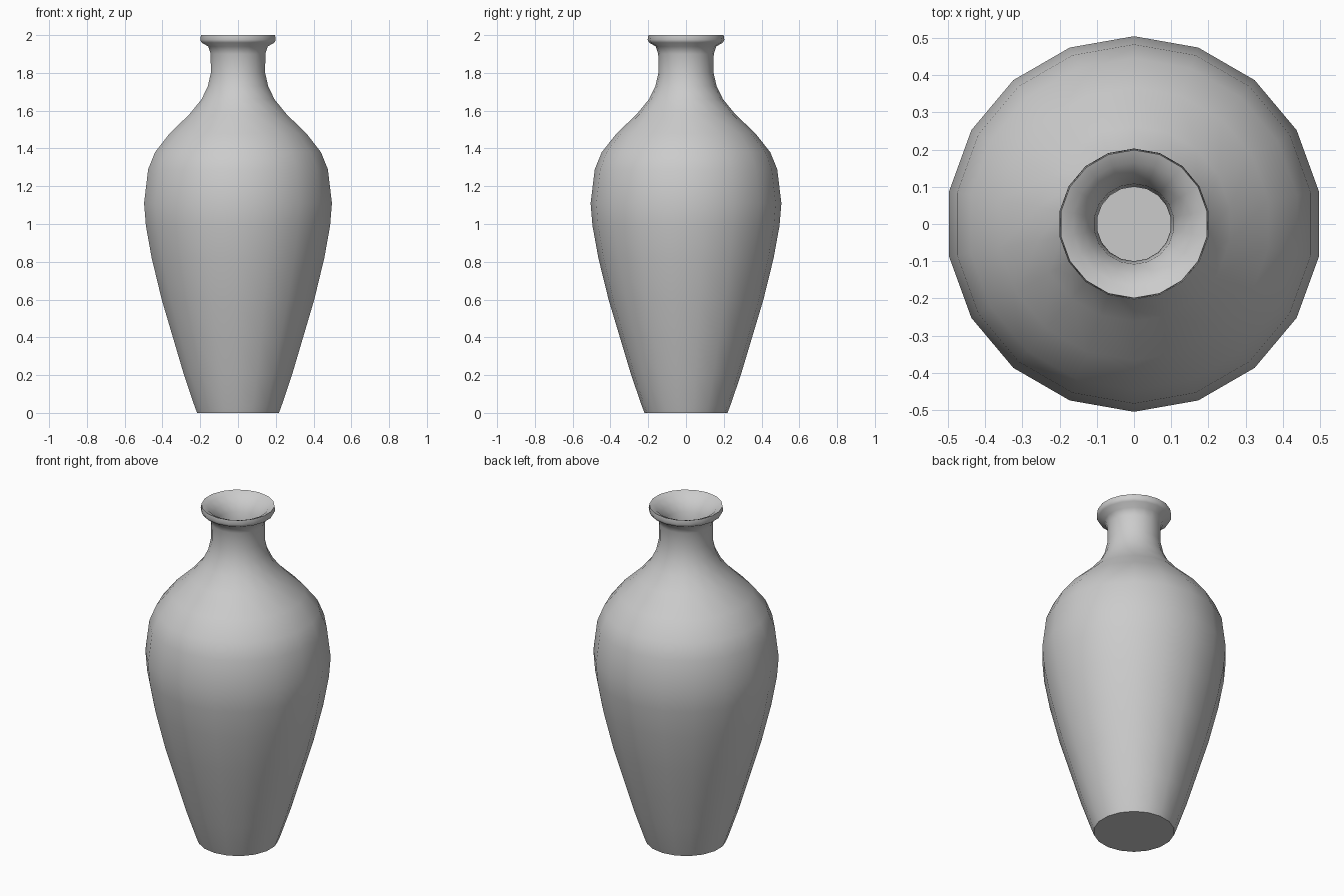
import bpy, bmesh
from math import sin, cos, pi, radians

SIDES = 18

cube = bpy.data.objects.get("Cube")
if cube:
    bpy.data.objects.remove(cube, do_unlink=True)

# One plain grey clay
clay = bpy.data.materials.new("grey clay")
clay.use_nodes = True
grey = (0.6, 0.6, 0.6, 1)
clay.diffuse_color = grey
clay.node_tree.nodes["Principled BSDF"].inputs["Base Color"].default_value = grey

# Outer wall from foot to lip, then inner wall down to the floor: (radius, height)
outer = [(0.22, 0), (0.235, 0.04), (0.29, 0.2), (0.35, 0.4), (0.41, 0.6),
         (0.464, 0.82), (0.495, 0.99), (0.505, 1.11), (0.483, 1.29),
         (0.446, 1.38), (0.367, 1.48), (0.262, 1.58), (0.196, 1.66),
         (0.162, 1.73), (0.146, 1.8), (0.147, 1.9), (0.16, 1.94),
         (0.195, 1.96), (0.203, 1.975), (0.199, 2.0)]
inner = [(0.165, 1.985), (0.135, 1.95), (0.108, 1.91), (0.1, 1.8), (0.118, 1.72),
         (0.16, 1.63), (0.23, 1.54), (0.335, 1.44), (0.405, 1.35),
         (0.44, 1.27), (0.46, 1.11), (0.42, 0.82), (0.305, 0.4),
         (0.2, 0.05)]


def lathe(name, profile):
    """Spin a profile around z, closing both ends with flat caps."""
    bm = bmesh.new()
    rings = []
    for r, z in profile:
        angles = [2 * pi * i / SIDES for i in range(SIDES)]
        rings.append([bm.verts.new((r * sin(a), r * cos(a), z)) for a in angles])
    for low, high in zip(rings, rings[1:]):
        for i in range(SIDES):
            j = (i + 1) % SIDES
            bm.faces.new((low[i], low[j], high[j], high[i]))
    bm.faces.new(rings[0])
    bm.faces.new(rings[-1])
    bmesh.ops.recalc_face_normals(bm, faces=bm.faces)
    mesh = bpy.data.meshes.new(name)
    bm.to_mesh(mesh)
    bm.free()
    obj = bpy.data.objects.new(name, mesh)
    bpy.context.collection.objects.link(obj)
    mesh.materials.append(clay)
    return obj


vase = lathe("vase", outer + inner)

# Smooth body with a crisp foot and floor edge
bpy.ops.object.select_all(action="DESELECT")
vase.select_set(True)
bpy.context.view_layer.objects.active = vase
bpy.ops.object.shade_smooth_by_angle(angle=radians(62))
